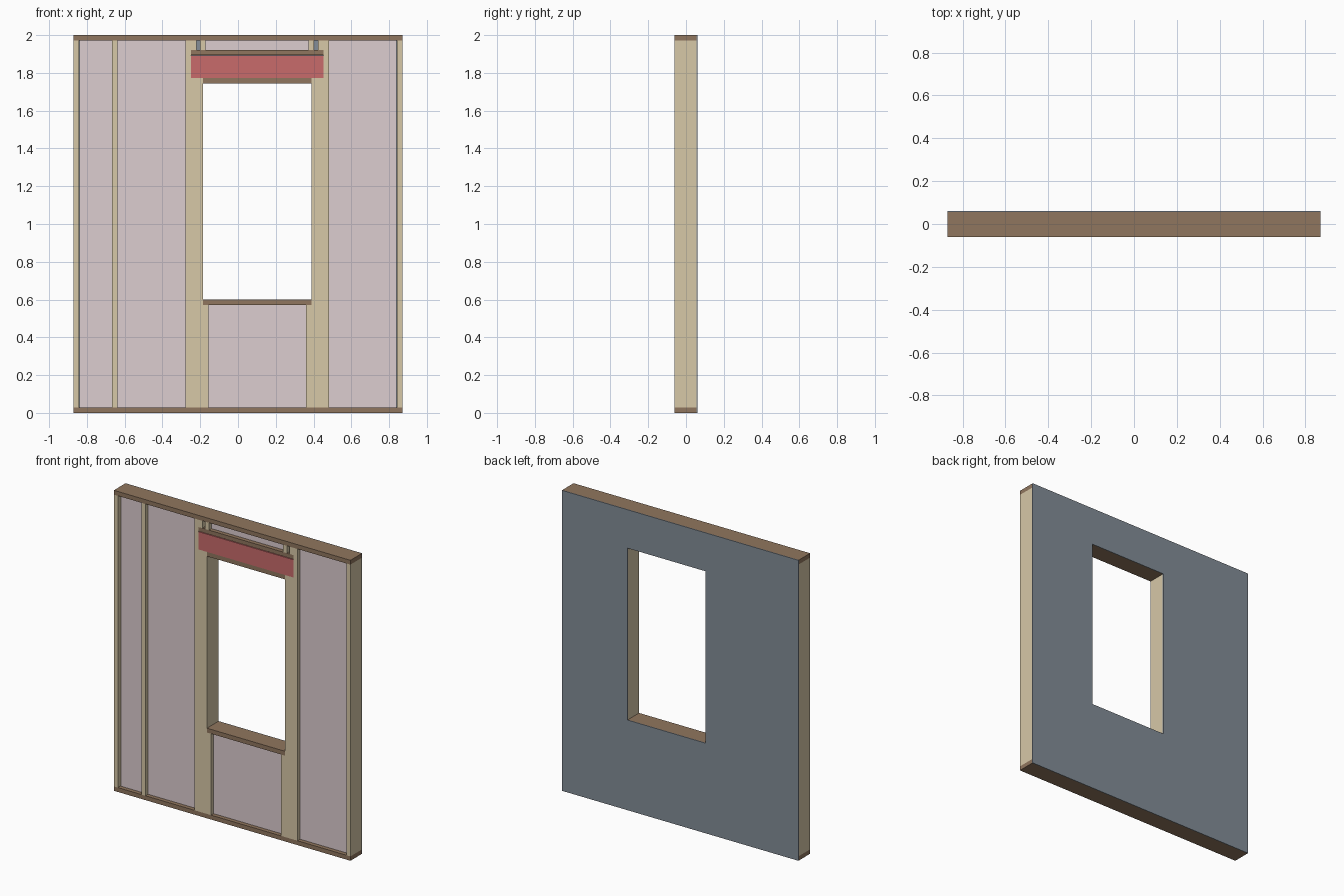
import bpy

if "Cube" in bpy.data.objects:
    bpy.data.objects.remove(bpy.data.objects["Cube"])

T = 0.029                      # lumber thickness
H, W = 2.0, 0.871              # wall height, half width
F, B, OUT = -0.0615, 0.0565, 0.0615   # frame front, frame back, sheathing outer face
L, R = -0.185, 0.388           # window opening sides
SILL, HEAD = 0.60, 1.744       # window opening bottom and top


def material(name, rgb):
    m = bpy.data.materials.new(name)
    m.diffuse_color = (*[c ** 2.2 for c in rgb], 1)
    m.use_nodes = True
    m.node_tree.nodes["Principled BSDF"].inputs["Base Color"].default_value = m.diffuse_color
    return m


PLATE = material("plate_wood", (0.56, 0.46, 0.37))
STUD = material("stud_wood", (0.84, 0.78, 0.65))
BEAM = material("beam_red", (0.78, 0.42, 0.42))
WOOL = material("insulation_pink", (0.86, 0.80, 0.81))
BOARD = material("sheathing_grey", (0.51, 0.55, 0.59))


def box(name, mat, x0, x1, z0, z1, y0=F, y1=B):
    bpy.ops.mesh.primitive_cube_add(
        size=1, location=((x0 + x1) / 2, (y0 + y1) / 2, (z0 + z1) / 2))
    o = bpy.context.object
    o.name = name
    o.scale = (x1 - x0, y1 - y0, z1 - z0)
    bpy.ops.object.transform_apply(location=False, rotation=False, scale=True)
    o.data.materials.append(mat)
    return o


# Top and bottom plates
box("bottom_plate", PLATE, -W, W, 0, T)
box("top_plate", PLATE, -W, W, H - T, H)

# Full-height studs
for name, x in (("end_stud_left", -W), ("common_stud", -0.667),
                ("end_stud_right", W - T)):
    box(name, STUD, x, x + T, T, H - T)

# Window-side framing, mirrored about the opening
J = 0.032                      # jack stud thickness
BEAM_Z0, BEAM_Z1, CAP_Z0, CAP_Z1 = HEAD + T, 1.891, 1.895, 1.922
for side, edge, s in (("left", L, -1), ("right", R, 1)):
    def stud(name, a, b, z0, z1):
        x0, x1 = sorted((edge + s * a, edge + s * b))
        box(f"{name}_{side}", STUD, x0, x1, z0, z1)
    stud("king_stud", 2 * J, 2 * J + T, T, H - T)
    stud("outer_jack_stud", J, 2 * J, T, BEAM_Z0)
    stud("inner_jack_stud", 0, J, T, BEAM_Z0)
    stud("sill_cripple", -T, 0, T, SILL - T)
    stud("outer_head_cripple", 2 * J - T, 2 * J, CAP_Z1, H - T)
    stud("inner_head_cripple", -0.014, 0.015, CAP_Z1, H - T)

# Sill, head, header beam and its cap
box("window_sill", PLATE, L, R, SILL - T, SILL)
box("window_head", PLATE, L, R, HEAD, BEAM_Z0)
box("header_beam", BEAM, L - 2 * J, R + 2 * J, BEAM_Z0, BEAM_Z1)
box("header_cap", PLATE, L - 2 * J, R + 2 * J, CAP_Z0, CAP_Z1)

# Insulation set back in each bay
KING = 2 * J + T
for i, (x0, x1, z0, z1) in enumerate((
        (-W + T + 0.004, -0.667, T, H - T),
        (-0.667 + T, L - KING, T, H - T),
        (R + KING, W - T - 0.004, T, H - T),
        (L + T, R - T, T, SILL - T),
        (L + 0.014, R - 0.014, CAP_Z1, H - T))):
    box(f"insulation_{i + 1}", WOOL, x0, x1, z0, z1, F + 0.027, B)

# Rear sheathing boards around the opening
for name, x0, x1, z0, z1 in (("left", -W, L, 0, H), ("right", R, W, 0, H),
                             ("below", L, R, 0, SILL), ("above", L, R, HEAD, H)):
    box(f"sheathing_{name}", BOARD, x0, x1, z0, z1, B, OUT)
